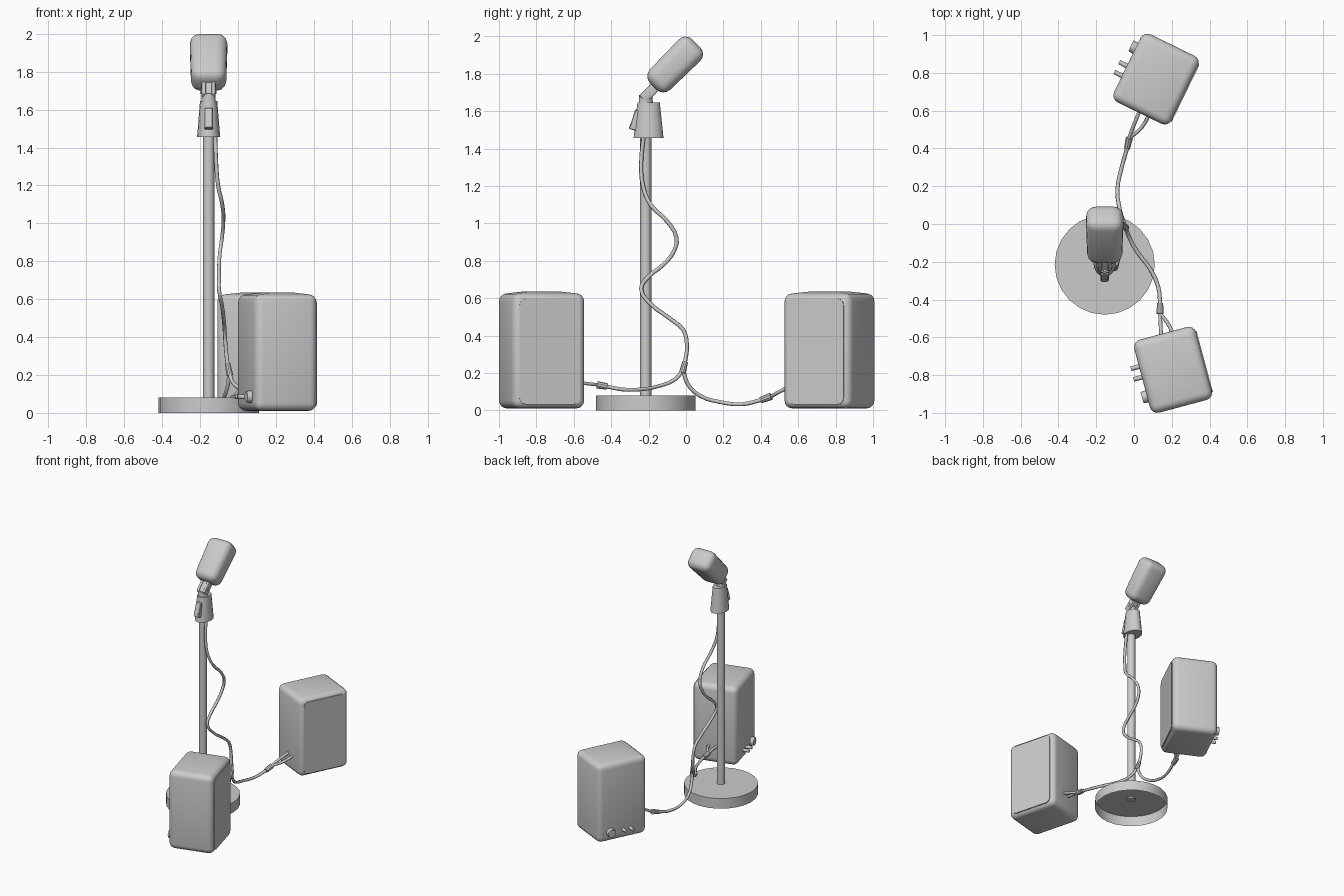
import bpy, bmesh, math
from mathutils import Matrix, Vector

if "Cube" in bpy.data.objects:
    bpy.data.objects.remove(bpy.data.objects["Cube"])

def finish(name, bm, mat, angle=35):
    bm.transform(mat)
    bmesh.ops.recalc_face_normals(bm, faces=bm.faces)
    me = bpy.data.meshes.new(name)
    bm.to_mesh(me)
    bm.free()
    ob = bpy.data.objects.new(name, me)
    bpy.context.collection.objects.link(ob)
    bpy.ops.object.select_all(action='DESELECT')
    ob.select_set(True)
    bpy.context.view_layer.objects.active = ob
    bpy.ops.object.shade_smooth_by_angle(angle=math.radians(angle))
    return ob

def place(loc, rot=0, axis='X'):
    return Matrix.Translation(loc) @ Matrix.Rotation(math.radians(rot), 4, axis)

def box(name, size, mat, r=0.0, seg=4, taper=1.0, crown=0.0):
    bm = bmesh.new()
    bmesh.ops.create_cube(bm, size=1)
    bmesh.ops.scale(bm, vec=size, verts=bm.verts)
    for v in bm.verts:
        if v.co.z < 0:
            v.co.x *= taper
            v.co.y *= taper
    if r:
        bmesh.ops.bevel(bm, geom=bm.edges[:], offset=r, segments=seg,
                        profile=0.5, affect='EDGES')
    if crown:
        bm.faces.ensure_lookup_table()
        top = max(bm.faces, key=lambda f: f.calc_center_median().z)
        bmesh.ops.inset_individual(bm, faces=[top], thickness=0.1, depth=crown)
    return finish(name, bm, mat)

def cone(name, r1, r2, h, mat, sides=16, sx=1.0, open_bottom=False):
    bm = bmesh.new()
    bmesh.ops.create_cone(bm, cap_ends=True, segments=sides, radius1=r1, radius2=r2, depth=h)
    bmesh.ops.scale(bm, vec=(sx, 1, 1), verts=bm.verts)
    if open_bottom:
        low = [f for f in bm.faces if f.normal.z < -0.9]
        bmesh.ops.delete(bm, geom=low, context='FACES_ONLY')
    return finish(name, bm, mat)

def cable(name, pts, r=0.011):
    cu = bpy.data.curves.new(name, 'CURVE')
    cu.dimensions = '3D'
    cu.bevel_depth = r
    cu.bevel_resolution = 1
    cu.resolution_u = 3
    cu.use_fill_caps = True
    sp = cu.splines.new('BEZIER')
    sp.bezier_points.add(len(pts) - 1)
    for p, co in zip(sp.bezier_points, pts):
        p.co = co
        p.handle_left_type = p.handle_right_type = 'AUTO'
    ob = bpy.data.objects.new(name, cu)
    bpy.context.collection.objects.link(ob)

def rod(name, a, b, r1, r2, sides=10):
    a, b = Vector(a), Vector(b)
    d = b - a
    mat = Matrix.Translation((a + b) / 2) @ d.to_track_quat('Z', 'Y').to_matrix().to_4x4()
    return cone(name, r1, r2, d.length, mat, sides)

X, Y = -0.155, -0.215

# Stand
cone("base", 0.265, 0.265, 0.08, place((X, Y, 0.04)), 24, open_bottom=True)
cone("pole", 0.03, 0.03, 1.41, place((X, Y, 0.775)), 16)
cone("clutch", 0.08, 0.06, 0.19, place((X, -0.2, 1.55)), 16, sx=0.76)
box("clutch_lever", (0.044, 0.05, 0.11), place((X, -0.264, 1.55), -18), r=0.004, seg=1)
box("lever_tip", (0.026, 0.03, 0.025), place((X, -0.288, 1.515), -18))

# Swivel between stand and microphone
cone("swivel_post", 0.038, 0.036, 0.05, place((X, Y, 1.66)), 12)
for s in (-1, 1):
    box("swivel_cheek", (0.022, 0.055, 0.13), place((X + s * 0.026, -0.185, 1.71), -45),
        r=0.008, seg=2)
box("swivel_tongue", (0.03, 0.045, 0.12), place((X, -0.19, 1.705), -45))
rod("swivel_pin", (X - 0.042, -0.2, 1.695), (X + 0.042, -0.2, 1.695), 0.013, 0.013)

# Microphone head
box("microphone", (0.2, 0.165, 0.325), place((X, -0.06, 1.847), -45), r=0.052, taper=0.92)

# Speakers, mirrored control layout on the back
def speaker(name, loc, rot, s):
    m = place(loc, rot, 'Z')
    box(name + "_body", (0.34, 0.4, 0.615), m @ Matrix.Translation((0, 0, 0.318)),
        r=0.042, crown=0.01)
    # Grille
    bm = bmesh.new()
    bmesh.ops.create_cube(bm, size=1)
    bmesh.ops.scale(bm, vec=(0.02, 0.335, 0.565), verts=bm.verts)
    long = [e for e in bm.edges if abs(e.verts[0].co.x - e.verts[1].co.x) > 0.01]
    bmesh.ops.bevel(bm, geom=long, offset=0.035, segments=4, profile=0.5, affect='EDGES')
    finish(name + "_grille", bm, m @ Matrix.Translation((0.163, 0, 0.315)))
    # Knobs and jacks
    for part, y, r, tip in (("volume_knob", 0.1, 0.034, -0.197),
                            ("jack", -0.005, 0.013, -0.215),
                            ("jack", -0.063, 0.013, -0.215)):
        rod(name + "_" + part, m @ Vector((-0.16, s * y, 0.085)),
            m @ Vector((tip, s * y, 0.085)), r, r * 0.9, 12)

speaker("back_speaker", (0.117, 0.767, 0), -26, 1)
speaker("front_speaker", (0.207, -0.772, 0), 15, -1)

# Cable winding down the pole to the split
split = (-0.045, -0.015, 0.215)
cable("main_cable", [
    (-0.12, -0.225, 1.48), (-0.115, -0.24, 1.32), (-0.105, -0.23, 1.2),
    (-0.083, -0.19, 1.1), (-0.077, -0.1, 1.01), (-0.085, -0.05, 0.92),
    (-0.095, -0.065, 0.85), (-0.1, -0.12, 0.78), (-0.1, -0.205, 0.71),
    (-0.1, -0.24, 0.65), (-0.085, -0.19, 0.57), (-0.075, -0.085, 0.49),
    (-0.07, -0.015, 0.43), (-0.065, 0.005, 0.35), (-0.055, -0.005, 0.26), split])
rod("split_sleeve", (-0.055, -0.004, 0.26), (-0.043, -0.02, 0.2), 0.015, 0.018)

# Branches, each ending in a sleeve and two leads
branches = (
    ("back", [split, (-0.055, 0.01, 0.14), (-0.075, 0.075, 0.078), (-0.088, 0.18, 0.045),
              (-0.065, 0.3, 0.033), (-0.037, 0.4, 0.055)],
     (-0.025, 0.455, 0.075),
     [[(-0.01, 0.5, 0.1), (0.035, 0.61, 0.15)], [(0.04, 0.51, 0.105), (0.09, 0.6, 0.15)]]),
    ("front", [split, (-0.03, -0.06, 0.165), (0.015, -0.145, 0.13), (0.09, -0.245, 0.112),
               (0.13, -0.34, 0.112), (0.138, -0.42, 0.127)],
     (0.138, -0.475, 0.137),
     [[(0.14, -0.52, 0.142), (0.145, -0.62, 0.152)], [(0.175, -0.52, 0.142), (0.215, -0.6, 0.152)]]))
for name, pts, end, leads in branches:
    cable(name + "_cable", pts)
    rod(name + "_sleeve", pts[-1], end, 0.017, 0.02)
    for lead in leads:
        cable(name + "_lead", [end] + lead, 0.01)
